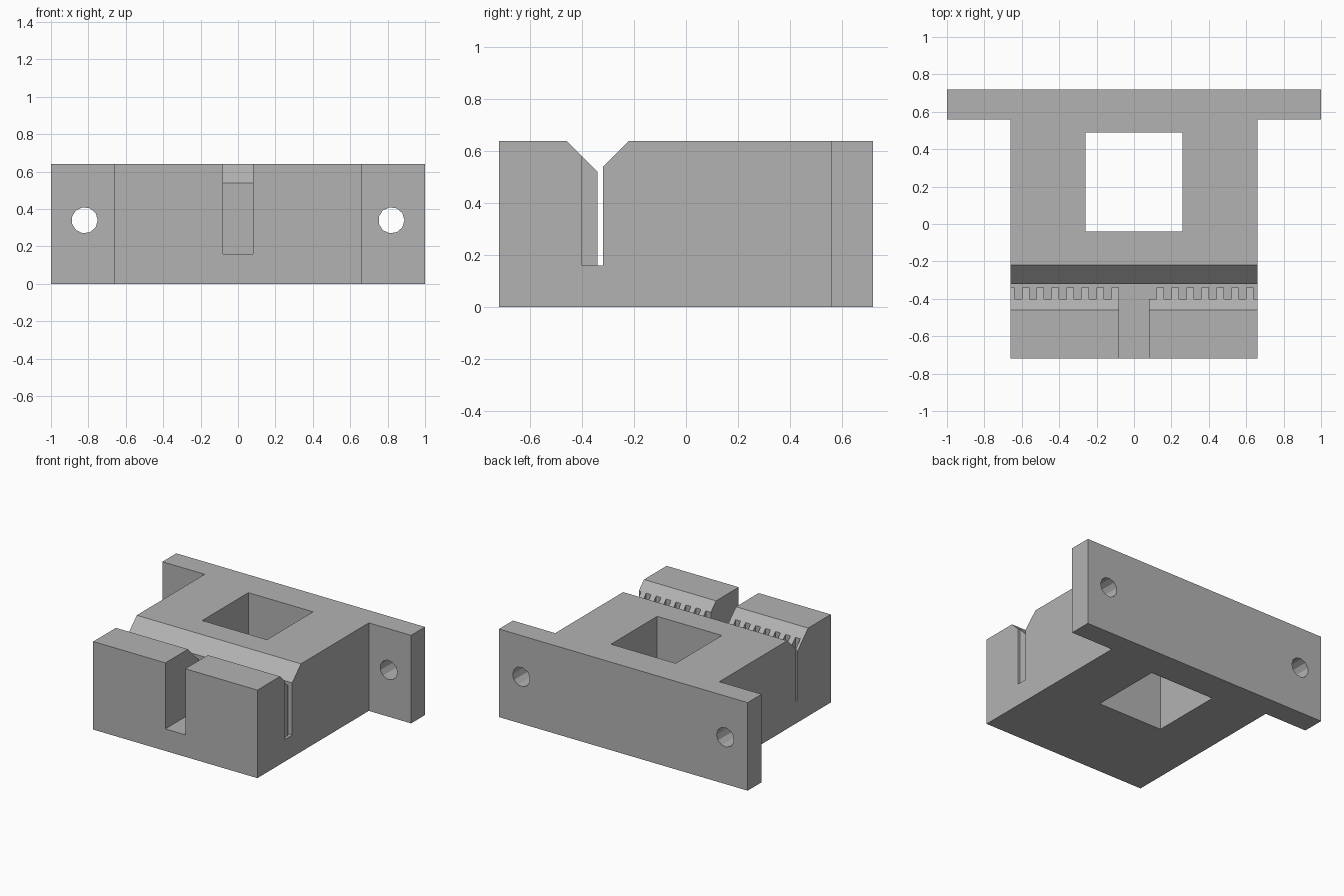
import bpy, math
from mathutils import Vector

if "Cube" in bpy.data.objects:
    bpy.data.objects.remove(bpy.data.objects["Cube"], do_unlink=True)

GREY = (0.45, 0.45, 0.45, 1)
mat = bpy.data.materials.new("plain grey")
mat.use_nodes = True
mat.diffuse_color = GREY
mat.node_tree.nodes["Principled BSDF"].inputs["Base Color"].default_value = GREY


def prism(name, outline, offset):
    """Extrude a closed 3D outline along an offset vector."""
    n, offset = len(outline), Vector(offset)
    base = [Vector(p) for p in outline]
    faces = [list(range(n))[::-1], list(range(n, 2 * n))]
    faces += [[i, (i + 1) % n, (i + 1) % n + n, i + n] for i in range(n)]
    mesh = bpy.data.meshes.new(name)
    mesh.from_pydata(base + [p + offset for p in base], [], faces)
    mesh.materials.append(mat)
    obj = bpy.data.objects.new(name, mesh)
    bpy.context.collection.objects.link(obj)
    return obj


def box(name, x0, x1, y0, y1, z0, z1):
    outline = [(x0, y0, z0), (x1, y0, z0), (x1, y1, z0), (x0, y1, z0)]
    return prism(name, outline, (0, 0, z1 - z0))


def cut(target, cutter):
    cutter.hide_render = True
    mod = target.modifiers.new("cut", 'BOOLEAN')
    mod.operation, mod.solver, mod.object = 'DIFFERENCE', 'EXACT', cutter
    bpy.context.view_layer.objects.active = target
    bpy.ops.object.modifier_apply(modifier=mod.name)
    bpy.data.objects.remove(cutter, do_unlink=True)


# Block with mounting flange, extruded from its T-shaped plan
W, FRONT, STEP, BACK, H, FLOOR = 0.66, -0.72, 0.56, 0.72, 0.64, 0.16
half = [(W, FRONT), (W, STEP), (1, STEP), (1, BACK)]
plan = half + [(-x, y) for x, y in reversed(half)]
block = prism("clamp_block", [(x, y, 0) for x, y in plan], (0, 0, H))

# Square opening through the body
cut(block, box("window_cutter", -0.26, 0.26, -0.04, 0.49, -0.1, 0.8))

# Belt slot with a funnel-shaped mouth
slot = [(-0.34, FLOOR), (-0.32, FLOOR), (-0.32, 0.54), (-0.22, H),
        (-0.22, 0.8), (-0.46, 0.8), (-0.46, H), (-0.34, 0.52)]
cut(block, prism("slot_cutter", [(-0.8, y, z) for y, z in slot], (1.6, 0, 0)))

# Channel from the front face into the slot
cut(block, box("channel_cutter", -0.08, 0.08, -0.8, -0.33, FLOOR, 0.8))

# Row of belt tooth grooves on either side of the channel
for i in range(17):
    x = -0.64 + 0.08 * i
    if abs(x + 0.02) > 0.08:
        cut(block, box("groove_cutter", x, x + 0.04, -0.4, -0.33, FLOOR, 0.8))

# Screw holes in the flange ears
SIDES, RADIUS = 11, 0.07
for side in (-1, 1):
    ring = [(side * 0.82 + RADIUS * math.cos(a), 0.4, 0.34 + RADIUS * math.sin(a))
            for a in (math.tau * k / SIDES for k in range(SIDES))]
    cut(block, prism("hole_cutter", ring[::-1], (0, 0.5, 0)))
